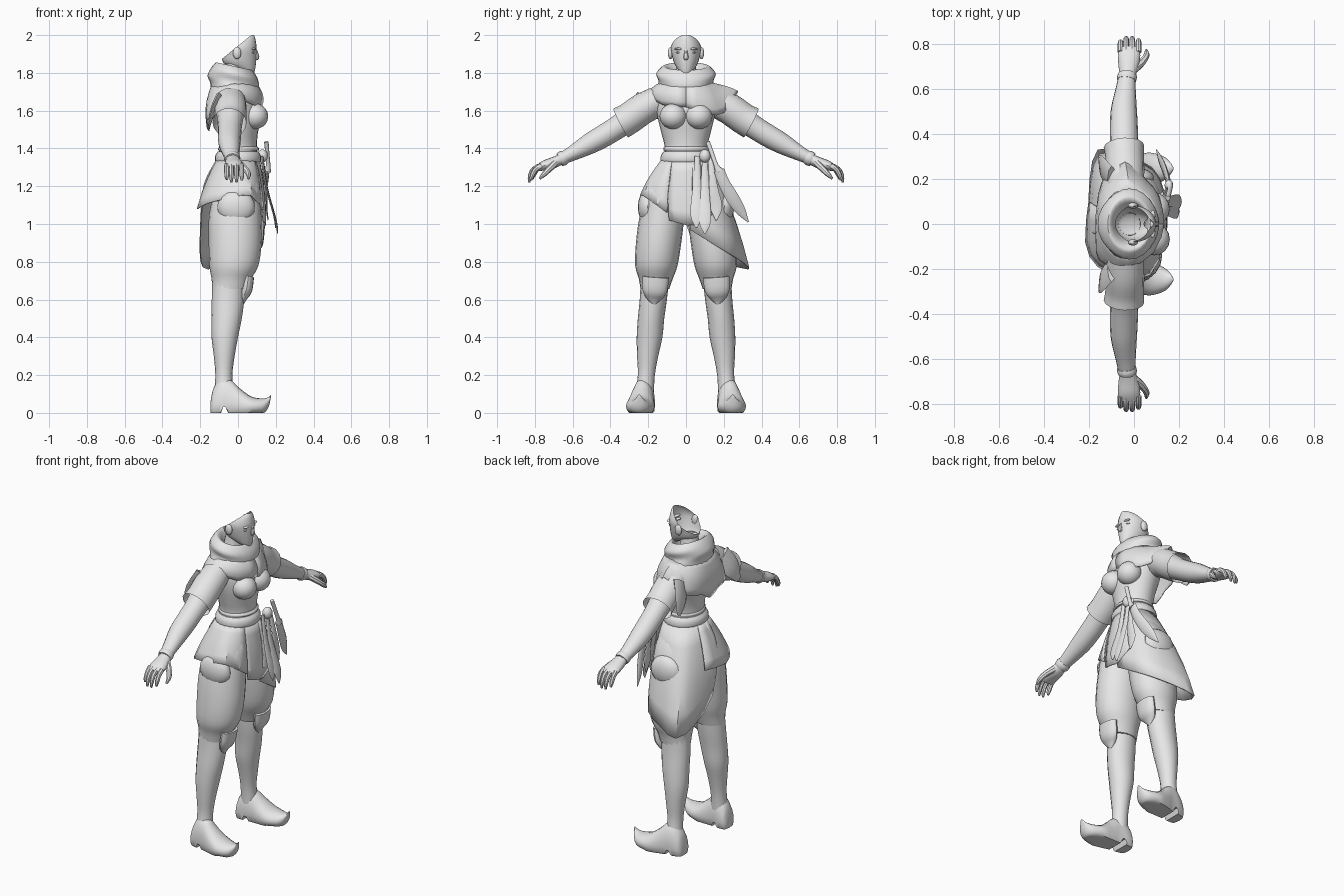
import bpy, bmesh, math
from mathutils import Vector

mat = bpy.data.materials.new("light_grey")
mat.diffuse_color = (0.8, 0.8, 0.8, 1)


def finish(name, bm, mirror=False, thick=0):
    bmesh.ops.recalc_face_normals(bm, faces=bm.faces)
    me = bpy.data.meshes.new(name)
    bm.to_mesh(me)
    bm.free()
    me.materials.append(mat)
    ob = bpy.data.objects.new(name, me)
    bpy.context.collection.objects.link(ob)
    if thick:
        m = ob.modifiers.new("thickness", 'SOLIDIFY')
        m.thickness, m.offset = thick, 0
    if mirror:
        m = ob.modifiers.new("mirror", 'MIRROR')
        m.use_axis = (False, True, False)
    bpy.context.view_layer.objects.active = ob
    ob.select_set(True)
    bpy.ops.object.shade_smooth_by_angle(angle=math.radians(40))
    ob.select_set(False)
    return ob


def spline(pts, k):
    """Smooth curve through tuples of any size."""
    out = []
    for i in range(len(pts) - 1):
        p = [pts[max(0, i - 1)], pts[i], pts[i + 1], pts[min(len(pts) - 1, i + 2)]]
        for s in range(k):
            t = s / k
            out.append([0.5 * (2 * b + (c - a) * t + (2 * a - 5 * b + 4 * c - d) * t * t
                               + (3 * b - a - 3 * c + d) * t ** 3) for a, b, c, d in zip(*p)])
    return out + [list(pts[-1])]


def skin(bm, rows, closed):
    for r, s in zip(rows, rows[1:]):
        n = len(r)
        for i in range(n if closed else n - 1):
            j = (i + 1) % n
            bm.faces.new((r[i], r[j], s[j], s[i]))


def loft(name, rings, n=16, k=3, axis=None, ref=(1, 0, 0), mirror=False, caps=True, floor=None, cut=None):
    """Elliptical rings (x, y, z, a, b) skinned into a tube."""
    R = spline(rings, k)
    bm, rows = bmesh.new(), []
    for i, r in enumerate(R):
        c = Vector(r[:3])
        t = Vector(axis) if axis else Vector(R[min(i + 1, len(R) - 1)][:3]) - Vector(R[max(i - 1, 0)][:3])
        t.normalize()
        u = Vector(ref)
        u = (u - t * u.dot(t)).normalized()
        v = t.cross(u)
        row = []
        for j in range(n):
            a = math.tau * j / n
            p = c + u * (max(r[3], .001) * math.cos(a)) + v * (max(r[4], .001) * math.sin(a))
            if floor:
                p.z = max(p.z, floor(p.x))
            row.append(bm.verts.new(p))
        rows.append(row)
    skin(bm, rows, True)
    if caps:
        bm.faces.new(rows[0])
        bm.faces.new(rows[-1])
    if cut:
        bmesh.ops.bisect_plane(bm, geom=bm.verts[:] + bm.edges[:] + bm.faces[:],
                               plane_co=cut[0], plane_no=cut[1], clear_outer=True)
    return finish(name, bm, mirror)


def upright(name, rings, **kw):
    """Vertical loft from (z, x, y, a, b)."""
    return loft(name, [(x, y, z, a, b) for z, x, y, a, b in rings], axis=(0, 0, 1), **kw)


def drape(name, top, cols, k=2, bulge=0.01):
    """Cloth hung from an ellipse (cx, z, rx, ry); cols = (degrees, x, y, z of hem)."""
    cx, z, rx, ry = top
    C = spline(cols, k)
    bm, rows = bmesh.new(), []
    for s in range(6):
        t, row = s / 5, []
        for d, x, y, h in C:
            c, w = math.cos(math.radians(d)), math.sin(math.radians(d))
            p = Vector((cx + rx * c, ry * w, z)).lerp(Vector((x, y, h)), t)
            row.append(bm.verts.new(p + Vector((c, w, 0)) * bulge * math.sin(math.pi * t)))
        rows.append(row)
    skin(bm, rows, False)
    return finish(name, bm, thick=0.006)


def ball(name, loc, rad, mirror=False):
    bm = bmesh.new()
    bmesh.ops.create_uvsphere(bm, u_segments=16, v_segments=10, radius=1)
    for v in bm.verts:
        v.co = Vector(loc) + Vector([a * b for a, b in zip(v.co, rad)])
    return finish(name, bm, mirror)


# Head: open shell with a slanted cut at the back
upright("head", [(1.795, .065, 0, .02, .02), (1.815, .045, 0, .045, .04), (1.85, .01, 0, .085, .062),
                 (1.9, .005, 0, .093, .076), (1.94, .0, 0, .098, .08), (1.98, .02, 0, .072, .058),
                 (2.0, .04, 0, .045, .028)], n=24, caps=False,
        cut=((.07, 0, 2.0), (-.13, 0, .16)))
loft("nose", [(.092, 0, 1.925, .006, .007), (.1, 0, 1.9, .009, .01), (.1, 0, 1.88, .012, .014),
              (.09, 0, 1.872, .006, .008)], n=8)
ball("lips", (.082, 0, 1.845), (.012, .02, .008))
ball("brow", (.083, .034, 1.927), (.012, .027, .007), True)
ball("eye", (.077, .035, 1.908), (.012, .018, .006), True)
ball("ear", (-.005, .082, 1.905), (.022, .014, .032), True)

# Torso
upright("torso", [(1.2, 0, 0, .115, .15), (1.3, 0, 0, .11, .13), (1.4, 0, 0, .1, .113),
                  (1.48, 0, 0, .105, .13), (1.56, -.005, 0, .122, .15), (1.64, -.02, 0, .12, .165),
                  (1.7, -.03, 0, .1, .14), (1.76, -.03, 0, .06, .07), (1.85, -.02, 0, .05, .05)],
        n=24, caps=False)
ball("bust", (.09, .068, 1.57), (.07, .072, .068), True)
upright("belt", [(1.32, 0, 0, .11, .122), (1.335, 0, 0, .122, .135), (1.365, 0, 0, .12, .132),
                 (1.385, 0, 0, .105, .118)], n=24)
upright("corset_edge", [(1.39, .003, 0, .107, .118), (1.4, .003, 0, .109, .12), (1.41, .003, 0, .1, .112)], n=24)

# Cowl scarf and ragged shoulder cape
loft("cowl", [(-.02, 0, 1.67, .13, .175), (-.025, 0, 1.72, .125, .16), (-.025, 0, 1.755, .14, .145),
              (-.02, 0, 1.795, .128, .158), (-.02, 0, 1.825, .108, .135), (-.02, 0, 1.835, .095, .115),
              (-.015, 0, 1.815, .08, .09), (-.01, 0, 1.75, .06, .065)],
     n=24, axis=(.22, 0, 1), caps=False)
drape("shoulder_cape", (-.02, 1.745, .115, .14),
      [(0, .125, 0, 1.62), (40, .11, .12, 1.58), (65, .05, .2, 1.59), (90, -.04, .275, 1.7),
       (130, -.14, .19, 1.58), (155, -.16, .08, 1.55), (180, -.16, 0, 1.5), (205, -.165, -.08, 1.54),
       (230, -.155, -.16, 1.56), (270, -.05, -.2, 1.67), (315, .08, -.12, 1.63), (360, .125, 0, 1.62)],
      bulge=.02)

# Arms with loose short sleeves
loft("arm", [(-.04, .14, 1.645, .075, .07), (-.04, .24, 1.595, .075, .075), (-.043, .35, 1.52, .064, .062),
             (-.045, .43, 1.47, .062, .06), (-.045, .51, 1.425, .058, .055), (-.037, .6, 1.375, .045, .04),
             (-.03, .67, 1.34, .036, .03)], mirror=True)
loft("sleeve", [(-.04, .15, 1.655, .08, .075), (-.04, .23, 1.61, .086, .083), (-.042, .3, 1.56, .086, .083),
                (-.045, .345, 1.535, .09, .086)], mirror=True, caps=False)
drape_back = loft("sleeve_tail", [(-.1, .2, 1.66, .02, .07), (-.14, .25, 1.58, .012, .06),
                                  (-.155, .29, 1.5, .004, .02)], n=8, mirror=True)
loft("wrist_cuff", [(-.033, .64, 1.355, .042, .036), (-.031, .655, 1.347, .044, .04),
                    (-.03, .67, 1.34, .04, .036)], mirror=True)
loft("palm", [(-.03, .66, 1.345, .034, .027), (-.025, .7, 1.325, .044, .03), (-.022, .75, 1.31, .05, .026),
              (-.022, .785, 1.295, .046, .017)], mirror=True)
for i, (fx, dy) in enumerate([(-.06, -.015), (-.035, 0), (-.008, 0), (.02, -.01)]):
    loft("finger_%d" % i, [(fx, .765, 1.31, .013, .015), (fx, .805 + dy, 1.29, .013, .014),
                           (fx, .825 + dy, 1.255, .012, .012), (fx, .83 + dy, 1.22 - dy, .006, .006)],
         n=8, mirror=True)
loft("thumb", [(.0, .69, 1.325, .02, .02), (.035, .72, 1.295, .017, .017), (.055, .75, 1.265, .014, .014),
               (.055, .775, 1.24, .006, .006)], n=8, mirror=True)

# Baggy trousers, knee flaps and pockets
upright("trouser_leg", [(1.3, 0, .065, .1, .06), (1.2, 0, .1, .118, .1), (1.05, -.015, .126, .138, .118),
                        (.9, -.015, .145, .14, .12), (.78, -.022, .157, .13, .112),
                        (.71, -.035, .16, .105, .09), (.655, -.045, .165, .092, .076)], n=20, mirror=True)
loft("knee_flap", [(.055, .16, .72, .03, .07), (.045, .165, .65, .03, .066), (.03, .168, .61, .02, .045),
                   (.025, .168, .575, .006, .01)], mirror=True)
ball("pocket", (-.01, .205, 1.09), (.1, .05, .09), True)

# Boots: shaft and curled foot with a heel notch
upright("boot_shaft", [(.7, -.05, .165, .085, .075), (.6, -.053, .173, .086, .072), (.5, -.06, .185, .08, .07),
                       (.4, -.07, .193, .07, .068), (.3, -.073, .203, .055, .056), (.2, -.075, .21, .045, .045),
                       (.1, -.075, .22, .05, .05)], mirror=True)
loft("boot_foot", [(-.145, .22, .03, .035, .03), (-.13, .22, .04, .052, .09), (-.09, .224, .05, .06, .135),
                   (-.04, .23, .05, .062, .125), (.01, .237, .04, .07, .09), (.07, .243, .035, .075, .052),
                   (.13, .247, .036, .055, .04), (.16, .247, .055, .03, .028), (.175, .247, .092, .006, .006)],
     n=20, k=4, axis=(1, 0, 0), ref=(0, 1, 0), mirror=True,
     floor=lambda x: .03 if -.085 < x < -.055 else 0)

# Layered skirt: short wrap, front apron, long side wrap
hip = (0, 1.345, .112, .125)
drape("short_wrap", hip, [(160, -.2, .1, 1.1), (200, -.215, -.08, 1.08), (235, -.16, -.19, 1.11),
                          (265, -.03, -.235, 1.14), (295, .07, -.225, 1.15), (325, .135, -.1, 1.06)])
drape("front_apron", hip, [(-42, .13, -.09, 1.02), (-15, .145, -.02, 1.0), (10, .145, .04, .995),
                           (35, .14, .14, 1.05)])
drape("long_wrap", hip, [(15, .135, .02, .97), (40, .13, .15, .89), (70, .08, .25, .83),
                         (100, -.05, .31, .79), (130, -.16, .33, .76), (155, -.195, .2, .8),
                         (180, -.2, .03, .92), (200, -.19, -.03, 1.12)], bulge=.025)

# Sash knot and hanging ribbons
ball("sash_knot", (.13, .1, 1.36), (.028, .03, .035))
for i, (y0, y1, x1, z1) in enumerate([(.06, .055, .2, .98), (.1, .1, .21, .95), (.13, .16, .16, 1.02)]):
    loft("ribbon_%d" % i, [(.125, y0, 1.36, .008, .014), (.15, (y0 + y1) / 2, 1.2, .006, .022),
                           (x1 - .01, y1, z1 + .07, .005, .032), (x1, y1, z1, .003, .004)], n=8)

# Curved dagger at the hip
loft("dagger_handle", [(.15, .115, 1.435, .012, .012), (.155, .135, 1.38, .011, .012),
                       (.16, .16, 1.31, .012, .013), (.155, .175, 1.28, .02, .025)], n=10)
loft("dagger_blade", [(.155, .175, 1.285, .012, .028), (.15, .2, 1.22, .01, .03), (.135, .245, 1.14, .009, .034),
                      (.115, .29, 1.07, .007, .026), (.1, .33, 1.01, .002, .003)], n=8)
